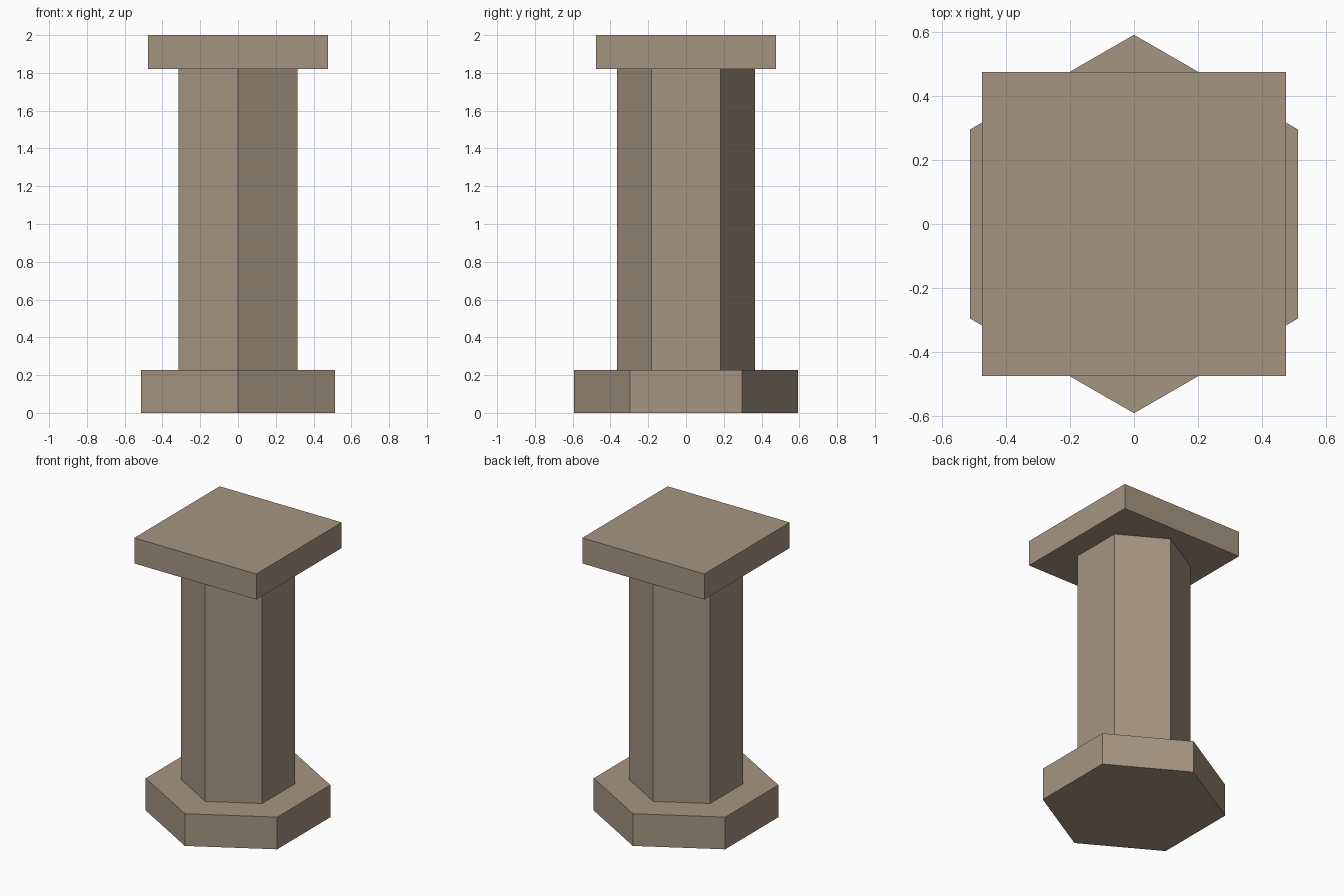
import bpy, bmesh
from math import sin, cos, pi

if "Cube" in bpy.data.objects:
    bpy.data.objects.remove(bpy.data.objects["Cube"])

stone = bpy.data.materials.new("tan_stone")
stone.diffuse_color = (0.38, 0.30, 0.22, 1)
stone.use_nodes = True
stone.node_tree.nodes["Principled BSDF"].inputs["Base Color"].default_value = stone.diffuse_color


def prism(name, sides, radius, z0, z1, turn):
    """Flat-sided upright block with a regular polygon outline."""
    bm = bmesh.new()
    ring = [bm.verts.new((radius * cos(turn + 2 * pi * i / sides),
                          radius * sin(turn + 2 * pi * i / sides), z0))
            for i in range(sides)]
    base = bm.faces.new(ring)
    top = bmesh.ops.extrude_face_region(bm, geom=[base], use_keep_orig=True)
    moved = [v for v in top["geom"] if isinstance(v, bmesh.types.BMVert)]
    bmesh.ops.translate(bm, verts=moved, vec=(0, 0, z1 - z0))
    bmesh.ops.recalc_face_normals(bm, faces=bm.faces)
    mesh = bpy.data.meshes.new(name)
    bm.to_mesh(mesh)
    bm.free()
    mesh.materials.append(stone)
    obj = bpy.data.objects.new(name, mesh)
    bpy.context.collection.objects.link(obj)
    return obj


# Hexagonal foot and shaft, corners pointing front and back
prism("base", 6, 0.592, 0.0, 0.227, pi / 2)
prism("shaft", 6, 0.365, 0.227, 1.82, pi / 2)
# Square slab on top
prism("cap", 4, 0.476 * 2 ** 0.5, 1.82, 2.0, pi / 4)
